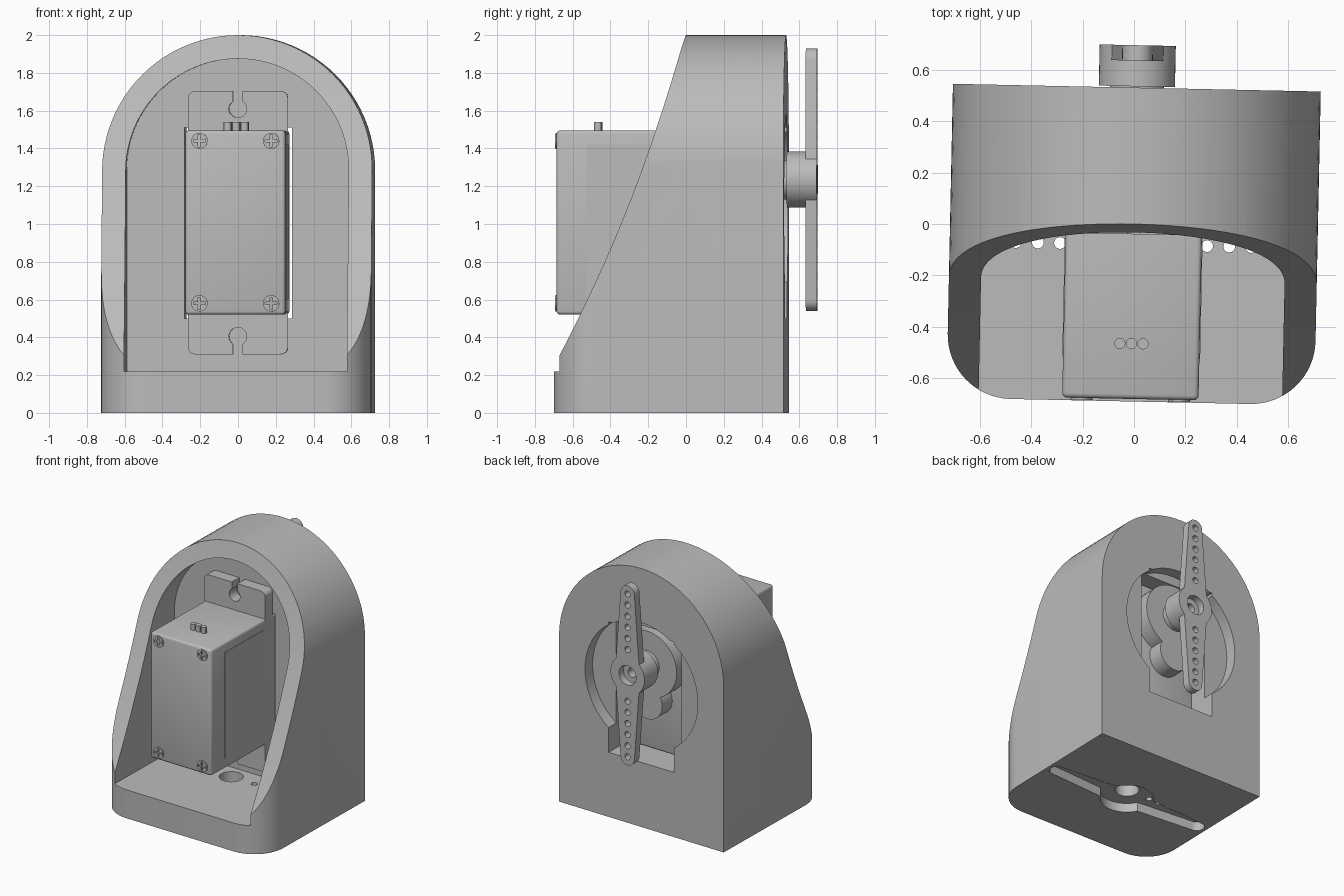
import bpy, bmesh
from math import sin, cos, pi, radians, asin
from mathutils import Matrix, Vector

cube = bpy.data.objects.get("Cube")
if cube:
    bpy.data.objects.remove(cube, do_unlink=True)

grey = bpy.data.materials.new("plain grey")
grey.use_nodes = True
colour = (0.5, 0.5, 0.5, 1)
grey.diffuse_color = colour
grey.node_tree.nodes["Principled BSDF"].inputs["Base Color"].default_value = colour
parts = []


def arc(cx, cy, r, a0, a1, n=16):
    """Points along an arc, angles in degrees."""
    steps = [radians(a0 + (a1 - a0) * i / n) for i in range(n + 1)]
    return [(cx + r * cos(a), cy + r * sin(a)) for a in steps]


def circle(cx, cy, r, n=32):
    return arc(cx, cy, r, 0, 360, n)[:-1]


def rect(x0, x1, y0, y1, r=0):
    if not r:
        return [(x0, y0), (x1, y0), (x1, y1), (x0, y1)]
    return (arc(x0 + r, y0 + r, r, 180, 270, 6) + arc(x1 - r, y0 + r, r, 270, 360, 6)
            + arc(x1 - r, y1 - r, r, 0, 90, 6) + arc(x0 + r, y1 - r, r, 90, 180, 6))


def prism(name, outline, axis, lo, hi, keep=True):
    """Extrude a flat outline along one axis."""
    place = {"x": lambda a, b, h: (h, a, b),
             "y": lambda a, b, h: (a, h, b),
             "z": lambda a, b, h: (a, b, h)}[axis]
    bm = bmesh.new()
    low = [bm.verts.new(place(a, b, lo)) for a, b in outline]
    high = [bm.verts.new(place(a, b, hi)) for a, b in outline]
    bm.faces.new(low)
    bm.faces.new(high)
    for i in range(len(low)):
        j = (i + 1) % len(low)
        bm.faces.new((low[i], low[j], high[j], high[i]))
    bmesh.ops.recalc_face_normals(bm, faces=bm.faces)
    mesh = bpy.data.meshes.new(name)
    bm.to_mesh(mesh)
    bm.free()
    mesh.materials.append(grey)
    ob = bpy.data.objects.new(name, mesh)
    bpy.context.collection.objects.link(ob)
    if keep:
        parts.append(ob)
    return ob


def activate(ob):
    bpy.ops.object.select_all(action="DESELECT")
    ob.select_set(True)
    bpy.context.view_layer.objects.active = ob


def boolean(ob, outline, axis, lo, hi, operation="DIFFERENCE"):
    cutter = prism("cutter", outline, axis, lo, hi, keep=False)
    cutter.hide_render = True
    mod = ob.modifiers.new("cut", "BOOLEAN")
    mod.operation, mod.solver, mod.object = operation, "EXACT", cutter
    activate(ob)
    bpy.ops.object.modifier_apply(modifier=mod.name)
    bpy.data.objects.remove(cutter, do_unlink=True)


def bevel(ob, width):
    mod = ob.modifiers.new("bevel", "BEVEL")
    mod.width, mod.segments = width, 3
    activate(ob)
    bpy.ops.object.modifier_apply(modifier=mod.name)


def arch(half, z0, spring):
    return [(-half, z0), (half, z0)] + arc(0, spring, half, 0, 180, 48)


def horn_outline(cx, cy, length, hub, root, tip):
    """Two tapered arms with round tips about a round hub, arms along the second axis."""
    a = 90 - asin(root / hub) * 180 / pi
    pts = (arc(0, 0, hub, -a, a, 14) + arc(0, length - tip, tip, 0, 180, 12)
           + arc(0, 0, hub, 180 - a, 180 + a, 14) + arc(0, tip - length, tip, 180, 360, 12))
    return [(cx + x, cy + y) for x, y in pts]


# Housing: arched block with rounded front corners
BACK, FRONT, WALL, FLOOR = 0.53, -0.69, 0.05, 0.22
housing = prism("housing", arch(0.715, 0, 1.285), "y", -0.8, BACK)
plan = ([(0.9, 0.9), (-0.9, 0.9), (-0.9, 0)] + arc(-0.465, -0.44, 0.25, 180, 270)
        + arc(0.465, -0.44, 0.25, 270, 360) + [(0.9, 0)])
plan = [(max(-0.715, min(0.715, x)), y) for x, y in plan]
boolean(housing, plan, "z", -0.5, 2.5, "INTERSECT")

# Sloping front edge of the side walls
p0, p1, p2 = Vector((0, 2)), Vector((-0.22, 1.12)), Vector((-0.67, 0.28))
slope = []
for i in range(25):
    t = i / 24
    slope.append(tuple(p0 * (1 - t) ** 2 + p1 * 2 * t * (1 - t) + p2 * t * t))
boolean(housing, [(0.01, 2.04)] + slope + [(-0.9, 0.28), (-0.9, 2.04)], "x", -1, 1)

# Cavity, motor opening and round recess in the back
boolean(housing, arch(0.59, FLOOR, 1.285), "y", -1, WALL)
boolean(housing, rect(-0.285, 0.285, 0.5, 1.51), "y", -0.1, 0.6)
boolean(housing, circle(0, 1.09, 0.49, 64), "y", 0.44, 0.7)

# Arm-shaped slot under the base, with holes through the floor
MOUNT_Y = -0.08
slot = [(y, x + MOUNT_Y) for x, y in horn_outline(0, 0, 0.69, 0.19, 0.09, 0.055)]
boolean(housing, slot, "z", -0.1, 0.07)
boolean(housing, circle(0, MOUNT_Y, 0.085), "z", -0.1, 0.4)
for side in (-1, 1):
    for i in range(4):
        boolean(housing, circle(side * (0.2 + 0.086 * i), MOUNT_Y, 0.023, 16), "z", -0.1, 0.4)

# Motor body and mounting flange
body = prism("motor_body", rect(-0.265, 0.265, 0.52, 1.495), "y", -0.68, 0.34)
bevel(body, 0.018)
flange = prism("mounting_flange", rect(-0.265, 0.265, 0.31, 1.705, 0.04), "y", -0.04, WALL)
for z, end in ((1.61, 1.8), (0.405, 0.2)):
    boolean(flange, circle(0, z, 0.047), "y", -0.2, 0.2)
    boolean(flange, rect(-0.025, 0.025, min(z, end), max(z, end)), "y", -0.2, 0.2)
for side in (-1, 1):
    prism("side_panel", rect(-0.52, -0.06, 0.6, 1.42), "x",
          min(side * 0.262, side * 0.268), max(side * 0.262, side * 0.268))

# Corner screws with cross slots
for x in (-0.19, 0.19):
    for z in (0.58, 1.44):
        screw = prism("corner_screw", circle(x, z, 0.043, 24), "y", -0.688, -0.66)
        boolean(screw, rect(x - 0.032, x + 0.032, z - 0.007, z + 0.007), "y", -0.7, -0.675)
        boolean(screw, rect(x - 0.007, x + 0.007, z - 0.032, z + 0.032), "y", -0.7, -0.675)

# Cable stubs on top of the motor
for x in (-0.045, 0, 0.045):
    prism("cable_stub", circle(x, -0.465, 0.022, 12), "z", 1.48, 1.54)

# Gear housing and output shaft
SHAFT_Z = 1.235
prism("gear_cover", circle(0, SHAFT_Z, 0.255, 48), "y", 0.3, 0.46)
prism("idler_cover", circle(0, 0.94, 0.13), "y", 0.3, 0.46)
prism("output_shaft", circle(0, SHAFT_Z, 0.105), "y", 0.4, 0.56)

# Output arm
hub = prism("arm_hub", circle(0, SHAFT_Z, 0.148, 48), "y", 0.535, 0.64)
boolean(hub, circle(0, SHAFT_Z, 0.035), "y", 0.57, 0.7)
arm = prism("output_arm", horn_outline(0, SHAFT_Z, 0.695, 0.148, 0.1, 0.06), "y", 0.635, 0.695)
boolean(arm, circle(0, SHAFT_Z, 0.075), "y", 0.5, 0.8)
for side in (-1, 1):
    for i in range(6):
        boolean(arm, circle(0, SHAFT_Z + side * (0.2 + 0.086 * i), 0.024, 16), "y", 0.5, 0.8)

# Whole assembly sits turned slightly about the vertical
for ob in parts:
    ob.data.transform(Matrix.Rotation(radians(-1.2), 4, "Z"))
    activate(ob)
    bpy.ops.object.shade_smooth_by_angle(angle=radians(30))
